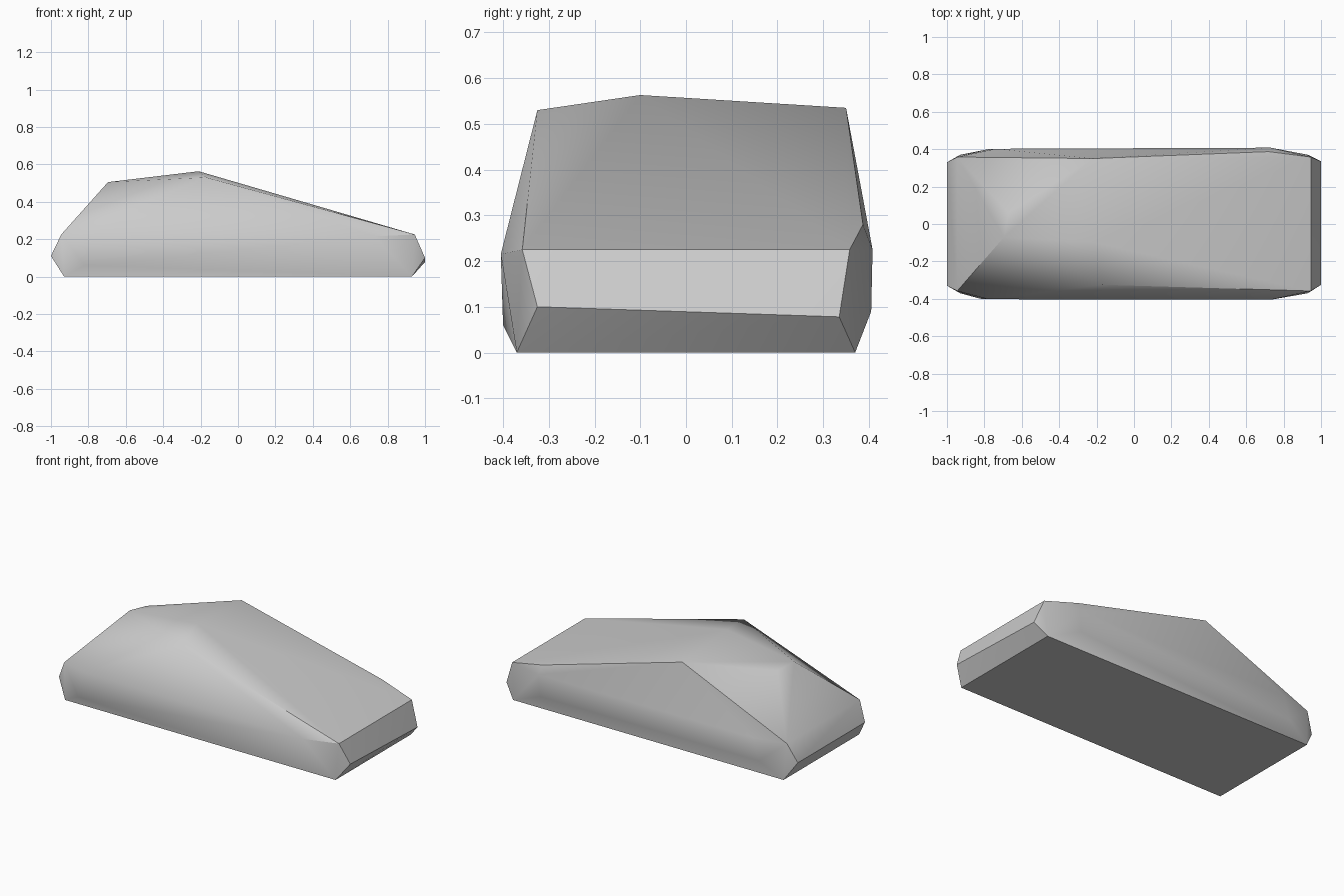
import bpy
import bmesh
from math import radians

default_cube = bpy.data.objects.get("Cube")
if default_cube:
    bpy.data.objects.remove(default_cube, do_unlink=True)


def make_material(name, colour):
    material = bpy.data.materials.new(name)
    material.use_nodes = True
    material.diffuse_color = colour
    material.node_tree.nodes["Principled BSDF"].inputs["Base Color"].default_value = colour
    return material


def convex_shell(name, corners, material, sharp_angle):
    """Wrap a closed faceted skin around the given corners."""
    bm = bmesh.new()
    for corner in corners:
        bm.verts.new(corner)
    hull = bmesh.ops.convex_hull(bm, input=bm.verts[:])
    loose = {v for v in hull["geom_interior"] + hull["geom_unused"]
             if isinstance(v, bmesh.types.BMVert)}
    bmesh.ops.delete(bm, geom=list(loose), context="VERTS")
    bmesh.ops.dissolve_limit(bm, angle_limit=radians(1), verts=bm.verts[:], edges=bm.edges[:])
    bmesh.ops.recalc_face_normals(bm, faces=bm.faces[:])
    mesh = bpy.data.meshes.new(name)
    bm.to_mesh(mesh)
    bm.free()
    mesh.materials.append(material)
    shell = bpy.data.objects.new(name, mesh)
    bpy.context.collection.objects.link(shell)
    bpy.ops.object.select_all(action="DESELECT")
    shell.select_set(True)
    bpy.context.view_layer.objects.active = shell
    bpy.ops.object.shade_smooth_by_angle(angle=radians(sharp_angle))
    return shell


corners = []

# Flat base and bevelled ends, mirrored across the length and width
for end in (-1, 1):
    for side in (-1, 1):
        corners.append((end * 0.93, side * 0.37, 0))
        corners.append((end * 0.945, side * 0.358, 0.225))

# Nose and tail ridges
corners += [(1, -0.325, 0.10), (1, 0.335, 0.078)]
corners += [(-1, -0.33, 0.11), (-1, 0.33, 0.11)]

# Bulging flanks
corners += [(-0.78, -0.402, 0.225), (0.73, -0.405, 0.215), (-0.82, -0.4, 0.06)]
corners += [(-0.74, 0.402, 0.225), (0.73, 0.408, 0.225),
            (0.72, 0.405, 0.09), (-0.78, 0.4, 0.09)]

# Hood shoulder
corners += [(0.72, 0.387, 0.28)]

# Roof peak, roof corners and rear crest
corners += [(-0.21, -0.1, 0.563), (-0.17, -0.325, 0.53), (-0.22, 0.35, 0.535)]
corners += [(-0.695, -0.07, 0.505), (-0.67, 0.06, 0.49)]

grey = make_material("plain grey", (0.6, 0.6, 0.6, 1))
convex_shell("wedge_body", corners, grey, 35)
